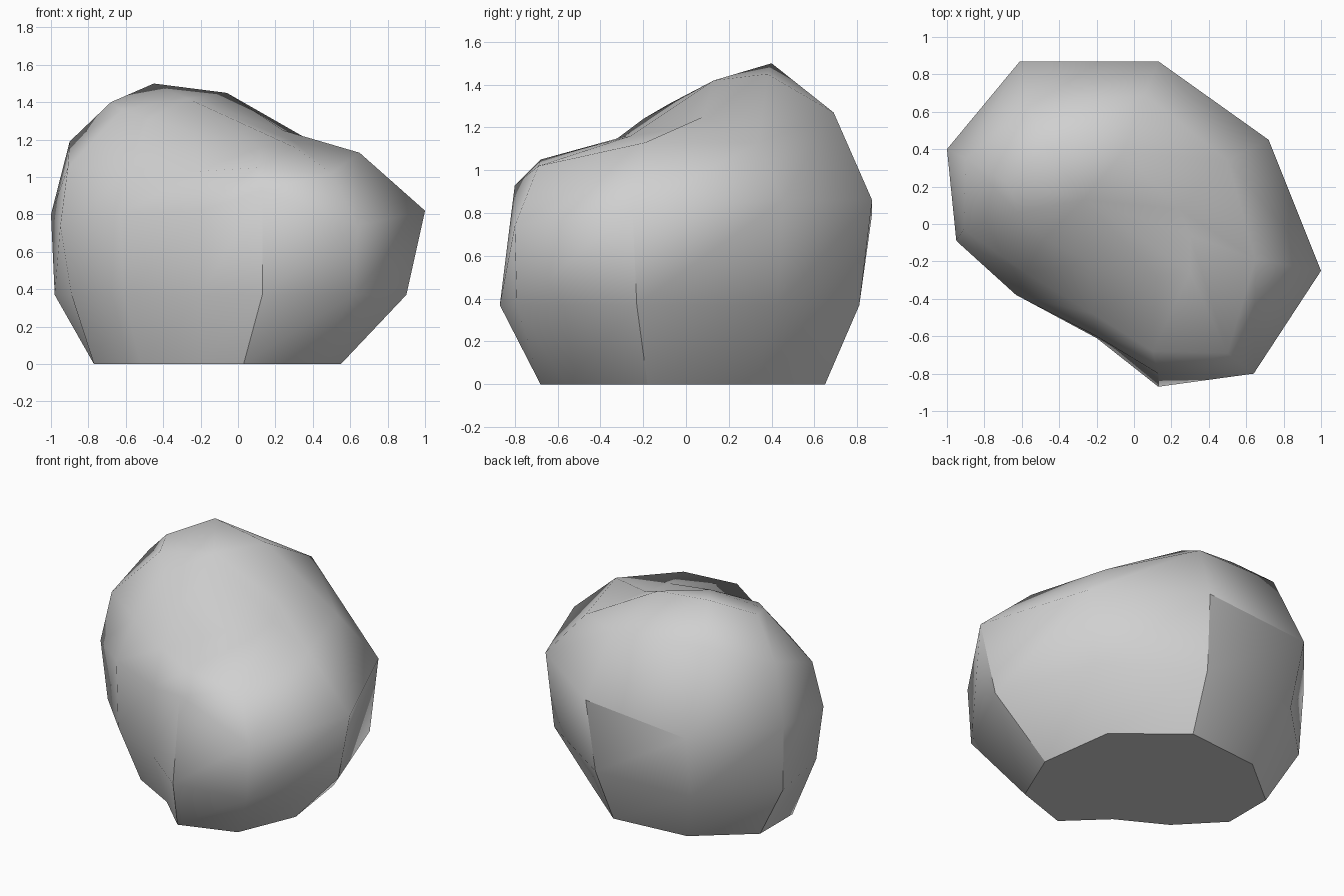
import bpy
import bmesh

default_cube = bpy.data.objects.get("Cube")
if default_cube:
    bpy.data.objects.remove(default_cube, do_unlink=True)


def level(outline, height):
    """Flat outline lifted to one height."""
    return [(x, y, height) for x, y in outline]


def make_material(name, colour):
    material = bpy.data.materials.new(name)
    material.use_nodes = True
    material.diffuse_color = colour
    shader = next(n for n in material.node_tree.nodes if n.type == "BSDF_PRINCIPLED")
    shader.inputs["Base Color"].default_value = colour
    shader.inputs["Roughness"].default_value = 0.9
    return material


# Outlines from the ground up, each starting at the front corner, counter-clockwise
foot = level([(.03, -.68), (.39, -.56), (.55, -.18), (.48, .32), (.08, .65),
              (-.43, .6), (-.77, .32), (-.77, -.02), (-.52, -.28), (-.21, -.45)], 0)
lower_side = level([(.13, -.87), (.62, -.79), (.9, -.23), (.67, .43), (.1, .81),
                    (-.58, .78), (-.98, .38), (-.89, -.1), (-.61, -.39), (-.2, -.61)], .37)
upper_side = [(.13, -.8, .93), (.64, -.8, .74), (1, -.25, .82), (.72, .45, .86),
              (.13, .87, .86), (-.61, .87, .8), (-1, .4, .8), (-.95, -.09, .74),
              (-.63, -.38, .8), (-.2, -.6, .82)]
shoulder = [(.1, -.68, 1.05), (.5, -.69, 1.02), (.65, -.19, 1.13), (.5, .34, 1.13),
            (.06, .69, 1.27), (-.57, .63, 1.31), (-.9, .35, 1.19), (-.91, -.03, 1.05),
            (-.58, -.26, 1.05), (-.22, -.48, 1.03)]
crown = [(.12, -.28, 1.16), (.3, -.26, 1.16), (.3, -.06, 1.19), (.24, .08, 1.25),
         (-.06, .38, 1.45), (-.45, .4, 1.5), (-.68, .22, 1.4), (-.62, .06, 1.36),
         (-.48, -.08, 1.31), (-.24, -.2, 1.24)]
peak = (-.27, .13, 1.42)

# Loft the outlines into one closed boulder
bm = bmesh.new()
rings = [[bm.verts.new(p) for p in ring]
         for ring in (foot, lower_side, upper_side, shoulder, crown)]
sides = len(foot)
for low, high in zip(rings, rings[1:]):
    for i in range(sides):
        j = (i + 1) % sides
        bm.faces.new((low[i], low[j], high[j], high[i]))

# Flat underside and fanned top
underside = bm.faces.new(list(reversed(rings[0])))
top = bm.verts.new(peak)
for i in range(sides):
    bm.faces.new((rings[-1][i], rings[-1][(i + 1) % sides], top))
bmesh.ops.recalc_face_normals(bm, faces=bm.faces[:])

# Smooth stone, creased round the underside and up alternate lower corners
for face in bm.faces:
    face.smooth = True
for edge in underside.edges:
    edge.smooth = False
for corner in range(0, sides - 2, 2):
    for low, high in zip(rings[:2], rings[1:3]):
        bm.edges.get((low[corner], high[corner])).smooth = False
back = sides // 2
bm.edges.get((rings[2][back - 1], rings[2][back])).smooth = False

mesh = bpy.data.meshes.new("boulder")
bm.to_mesh(mesh)
bm.free()
boulder = bpy.data.objects.new("boulder", mesh)
bpy.context.collection.objects.link(boulder)
mesh.materials.append(make_material("stone grey", (.63, .63, .63, 1)))
